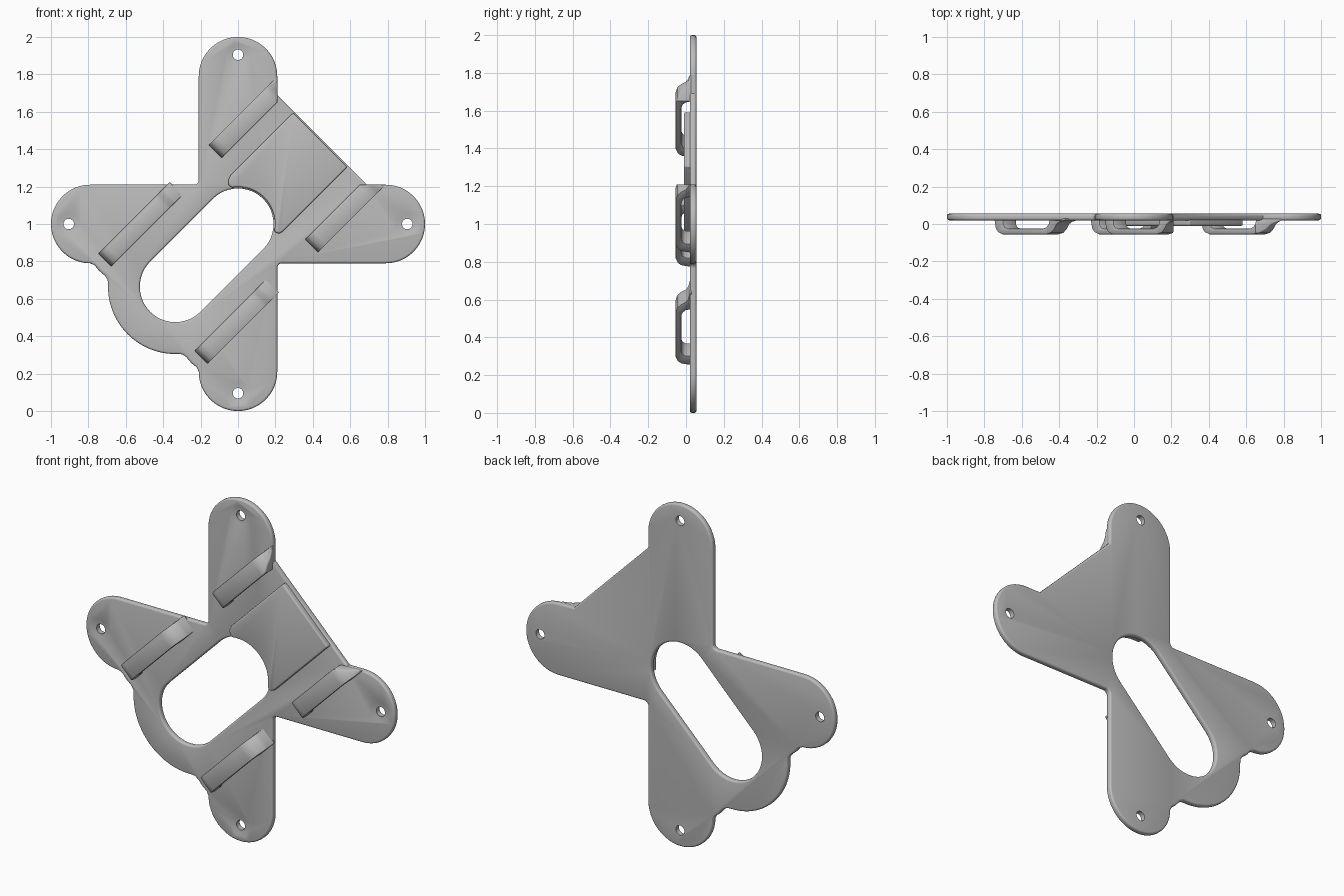
import bpy, bmesh
from math import sin, cos, radians
from mathutils import Vector

if "Cube" in bpy.data.objects:
    bpy.data.objects.remove(bpy.data.objects["Cube"])

grey = bpy.data.materials.new("plain_grey")
grey.use_nodes = True
tone = (0.5, 0.5, 0.5, 1)
grey.diffuse_color = tone
grey.node_tree.nodes["Principled BSDF"].inputs["Base Color"].default_value = tone

FRONT, BACK = 0.02, 0.055


def arc(cx, cz, r, a0, a1, n=24):
    steps = [radians(a0 + (a1 - a0) * i / n) for i in range(n + 1)]
    return [(cx + r * cos(a), cz + r * sin(a)) for a in steps]


def prism(name, points, push, clip=None):
    """Extrude a closed 3D outline along push, optionally trimmed by a plane."""
    bm = bmesh.new()
    face = bm.faces.new([bm.verts.new(p) for p in points])
    ext = bmesh.ops.extrude_face_region(bm, geom=[face])
    moved = [g for g in ext["geom"] if isinstance(g, bmesh.types.BMVert)]
    bmesh.ops.translate(bm, verts=moved, vec=push)
    if clip:
        res = bmesh.ops.bisect_plane(bm, geom=bm.verts[:] + bm.edges[:] + bm.faces[:],
                                     plane_co=clip[0], plane_no=clip[1], clear_outer=True)
        cut = [g for g in res["geom_cut"] if isinstance(g, bmesh.types.BMEdge)]
        bmesh.ops.holes_fill(bm, edges=cut)
    bmesh.ops.recalc_face_normals(bm, faces=bm.faces[:])
    mesh = bpy.data.meshes.new(name)
    bm.to_mesh(mesh)
    bm.free()
    mesh.materials.append(grey)
    obj = bpy.data.objects.new(name, mesh)
    bpy.context.collection.objects.link(obj)
    return obj


def slab(name, outline, y0, y1):
    return prism(name, [(x, y0, z) for x, z in outline], (0, y1 - y0, 0))


def activate(obj):
    bpy.ops.object.select_all(action="DESELECT")
    obj.select_set(True)
    bpy.context.view_layer.objects.active = obj


def bevel(obj, width, segments=3):
    activate(obj)
    mod = obj.modifiers.new("round", "BEVEL")
    mod.width, mod.segments = width, segments
    mod.limit_method, mod.angle_limit = "ANGLE", radians(45)
    mod.use_clamp_overlap = False
    bpy.ops.object.modifier_apply(modifier=mod.name)


def subtract(obj, cutter):
    activate(obj)
    mod = obj.modifiers.new("cut", "BOOLEAN")
    mod.operation, mod.solver, mod.object = "DIFFERENCE", "EXACT", cutter
    bpy.ops.object.modifier_apply(modifier=mod.name)
    bpy.data.objects.remove(cutter)


def smooth(obj):
    activate(obj)
    bpy.ops.object.shade_smooth_by_angle(angle=radians(35))


# Four-armed plate outline with a rounded lobe at the lower left
shoulder = [(-0.765, 0.778), (-0.745, 0.752), (-0.712, 0.724), (-0.697, 0.702)]
mirrored = [(z - 1, x + 1) for x, z in reversed(shoulder)]
outline = (arc(0.79, 1, 0.21, -90, 90) + [(0.69, 1.21), (0.21, 1.69)]
           + arc(0, 1.79, 0.21, 0, 180)
           + arc(-0.235, 1.235, 0.025, 0, -90, 6)
           + arc(-0.79, 1, 0.21, 90, 270) + shoulder
           + arc(-0.335, 0.665, 0.36, 178, 272) + mirrored
           + arc(0, 0.21, 0.21, 180, 360)
           + arc(0.235, 0.765, 0.025, 180, 90, 6))
plate = slab("base_plate", outline, FRONT, BACK)

# Long diagonal slot
slot = arc(0, 1, 0.19, -45, 135) + arc(-0.335, 0.665, 0.19, 135, 315)
subtract(plate, slab("slot_cutter", slot, -0.2, 0.2))
bevel(plate, 0.011)

# Screw holes with shallow dished seats
for dx, dz in ((0, 1), (1, 0), (0, -1), (-1, 0)):
    x, z = dx * 0.905, 1 + dz * 0.905
    subtract(plate, slab("hole_cutter", arc(x, z, 0.028, 0, 345, 23), -0.2, 0.2))
    bpy.ops.mesh.primitive_cone_add(vertices=32, radius1=0.045, radius2=0.08, depth=0.012,
                                    location=(x, FRONT, z), rotation=(radians(90), 0, 0))
    subtract(plate, bpy.context.object)
smooth(plate)

# Raised pad between the slot and the slanted edge
pad_outline = ([(0.585, 1.305), (0.295, 1.595), (-0.04, 1.26), (-0.052, 1.235), (-0.05, 1.21)]
               + arc(0, 1, 0.198, 100, -10, 20)
               + [(0.2, 0.955), (0.22, 0.948), (0.242, 0.962)])
pad = slab("raised_pad", pad_outline, -0.01, 0.03)
bevel(pad, 0.009)
smooth(pad)

# Strap loops: bridge profile as (distance along the diagonal, depth)
outer = [(-0.178, 0.03), (-0.176, 0.01), (-0.17, -0.025), (-0.158, -0.044), (-0.135, -0.055),
         (0.10, -0.055), (0.125, -0.047), (0.142, -0.028), (0.155, -0.002), (0.172, 0.012),
         (0.205, 0.021), (0.205, 0.03)]
inner = [(0.118, 0.03), (0.112, 0.0), (0.1, -0.017), (0.08, -0.025),
         (-0.105, -0.025), (-0.122, -0.017), (-0.13, 0.0), (-0.13, 0.03)]
loops = {
    "upper_loop": (0.055, 1.565, (Vector((0.21, 0, 0)), Vector((1, 0, 0)))),
    "left_arm_loop": (0.57, 1.06, (Vector((0, 0, 1.21)), Vector((0, 0, 1)))),
    "right_arm_loop": (-0.535, 0.985, None),
    "lower_loop": (-0.02, 0.465, None),
}
half = 0.035
for name, (cx, cz, clip) in loops.items():
    points = [(cx + t - half, y, cz + t + half) for t, y in outer + inner]
    loop = prism(name, points, (2 * half, 0, -2 * half), clip)
    bevel(loop, 0.005, 2)
    smooth(loop)
